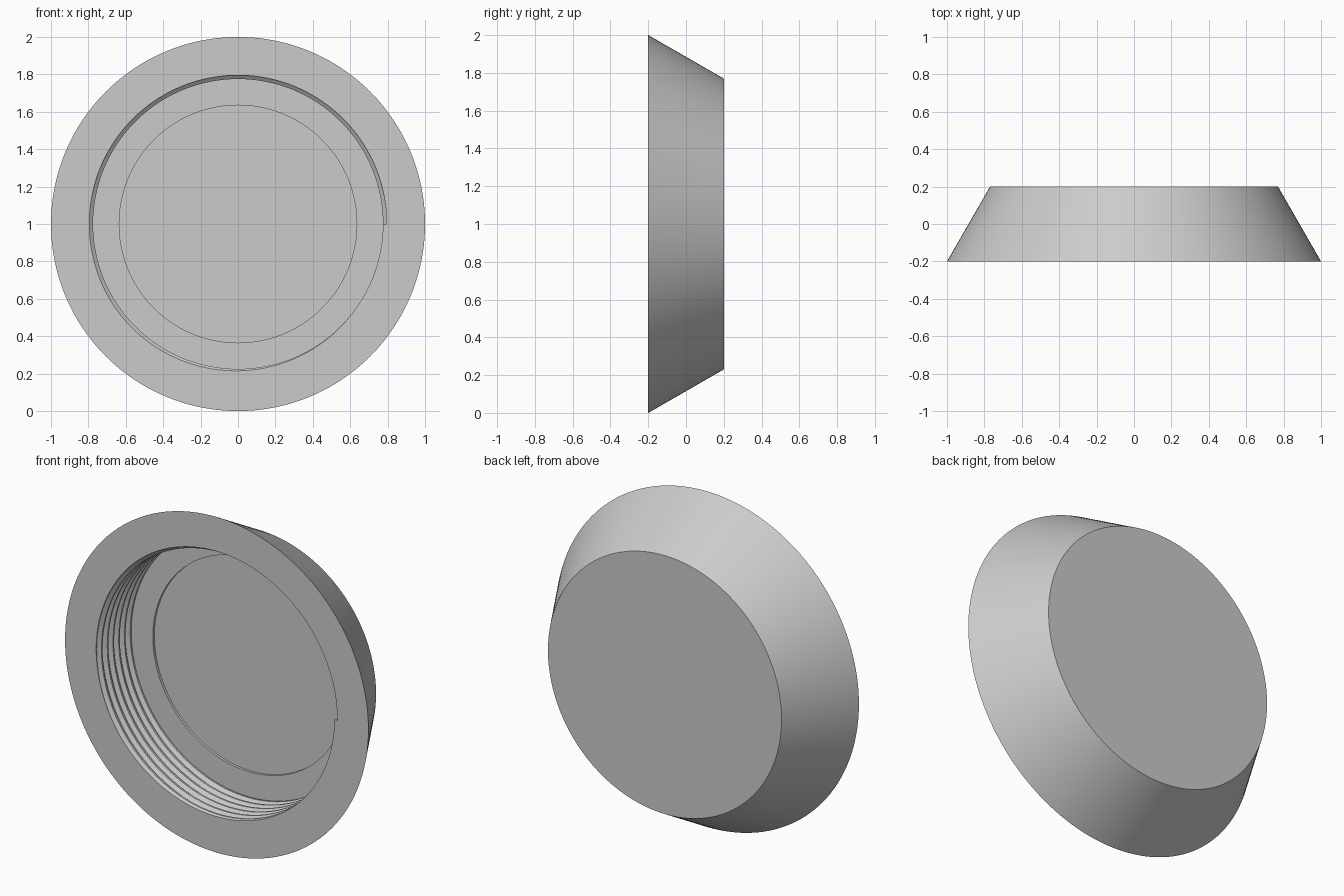
import bpy, bmesh
from math import cos, sin, pi, radians

cube = bpy.data.objects.get("Cube")
if cube:
    bpy.data.objects.remove(cube, do_unlink=True)

SEGMENTS = 160
MOUTH, FLOOR, RECESS, BACK = -0.2, 0.105, 0.12, 0.2   # depths along y
ROOT, CREST, DISC = 0.795, 0.775, 0.635               # radii inside
PITCH, TURNS = 0.054, 8
HALF_CREST, HALF_BASE = 0.1 * PITCH, 0.4 * PITCH

grey = bpy.data.materials.new("light grey")
grey.use_nodes = True
colour = (0.6, 0.6, 0.6, 1)
grey.diffuse_color = colour
grey.node_tree.nodes["Principled BSDF"].inputs["Base Color"].default_value = colour


def bore_column(turn):
    """Section (y, radius) of the threaded bore at a fraction of a full turn."""
    centres = [MOUTH + PITCH * (k + 1 - turn) for k in range(TURNS)]

    def radius(y):
        gap = min(abs(y - c) for c in centres)
        t = (HALF_BASE - gap) / (HALF_BASE - HALF_CREST)
        return ROOT + (CREST - ROOT) * max(0, min(1, t))

    depths = [MOUTH]
    for c in centres:
        depths += [c + d for d in (-HALF_BASE, -HALF_CREST, HALF_CREST, HALF_BASE)]
    depths = [max(MOUTH, min(FLOOR, y)) for y in depths + [FLOOR]]
    return [(y, radius(y)) for y in depths]


# Sweep the cap section round the y axis, the thread climbing as it turns
bm = bmesh.new()
columns = []
for i in range(SEGMENTS + 1):
    turn = i / SEGMENTS
    section = [(BACK, 0), (BACK, 0.77), (MOUTH, 1)] + bore_column(turn)
    section += [(FLOOR, DISC), (RECESS, DISC), (RECESS, 0)]
    a = 2 * pi * turn
    columns.append([bm.verts.new((r * cos(a), y, 1 + r * sin(a))) for y, r in section])

for left, right in zip(columns, columns[1:]):
    for j in range(len(left) - 1):
        bm.faces.new((left[j], left[j + 1], right[j + 1], right[j]))

# Blunt end of the thread at the mouth
end = [(MOUTH, ROOT), (MOUTH, CREST), (MOUTH + HALF_CREST, CREST), (MOUTH + HALF_BASE, ROOT)]
bm.faces.new([bm.verts.new((r, y, 1)) for y, r in end])

bmesh.ops.remove_doubles(bm, verts=bm.verts, dist=1e-5)
bmesh.ops.dissolve_degenerate(bm, edges=bm.edges, dist=1e-6)
bmesh.ops.recalc_face_normals(bm, faces=bm.faces)

mesh = bpy.data.meshes.new("threaded_cap")
bm.to_mesh(mesh)
bm.free()
mesh.materials.append(grey)
cap = bpy.data.objects.new("threaded_cap", mesh)
bpy.context.collection.objects.link(cap)

bpy.ops.object.select_all(action="DESELECT")
cap.select_set(True)
bpy.context.view_layer.objects.active = cap
bpy.ops.object.shade_smooth_by_angle(angle=radians(25))
